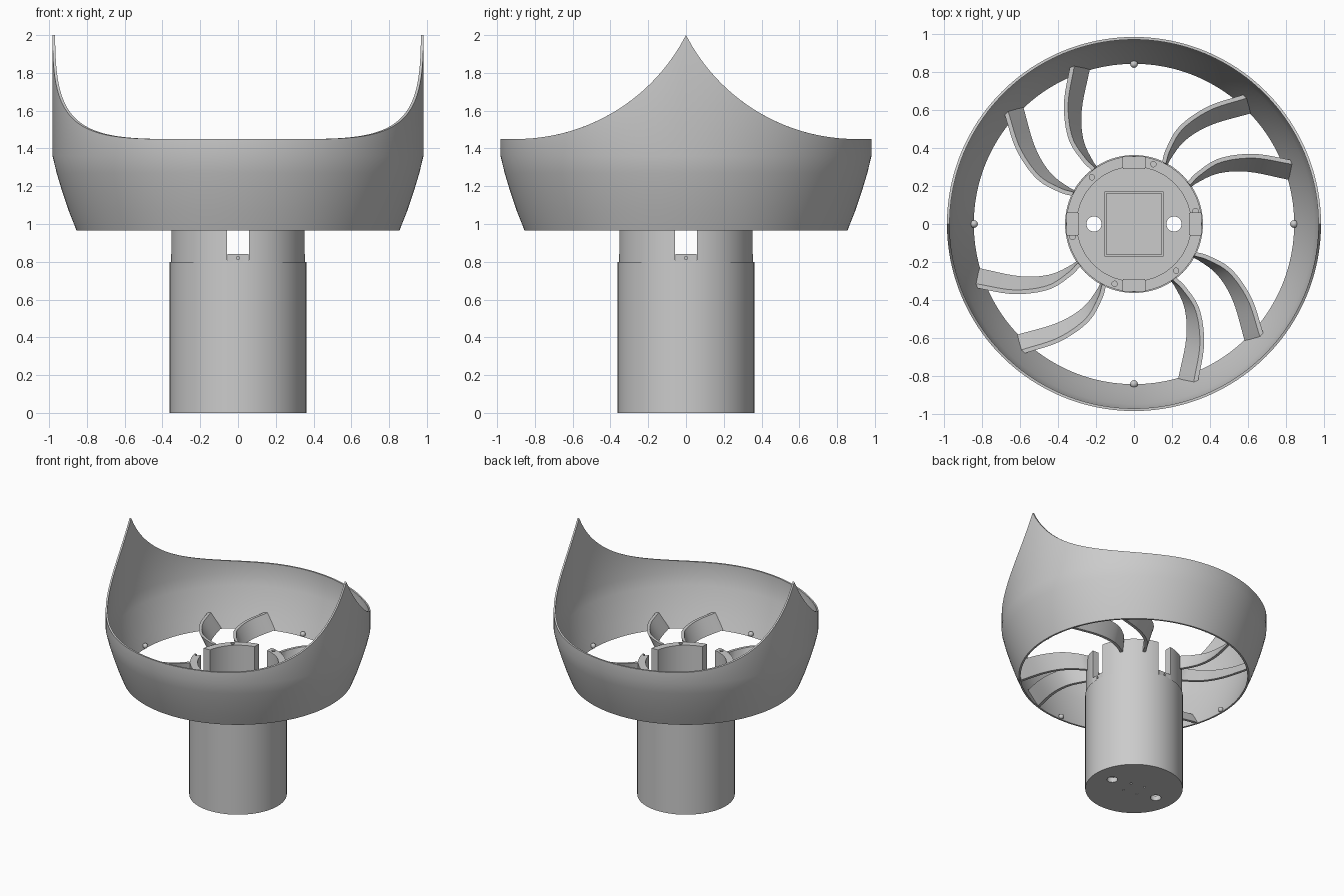
import bpy, bmesh, math
from math import pi, sin, cos, radians
from mathutils import Matrix, Vector

cube = bpy.data.objects.get("Cube")
if cube:
    bpy.data.objects.remove(cube)

grey = bpy.data.materials.new("plain grey")
grey.use_nodes = True
GREY = (0.6, 0.6, 0.6, 1)
grey.diffuse_color = GREY
grey.node_tree.nodes["Principled BSDF"].inputs["Base Color"].default_value = GREY


def select(ob):
    bpy.ops.object.select_all(action='DESELECT')
    ob.select_set(True)
    bpy.context.view_layer.objects.active = ob


def finish(name, bm, angle=30):
    """Turn a bmesh into a shaded, coloured object."""
    bmesh.ops.recalc_face_normals(bm, faces=bm.faces)
    mesh = bpy.data.meshes.new(name)
    bm.to_mesh(mesh)
    bm.free()
    mesh.materials.append(grey)
    ob = bpy.data.objects.new(name, mesh)
    bpy.context.collection.objects.link(ob)
    select(ob)
    bpy.ops.object.shade_smooth_by_angle(angle=radians(angle))
    return ob


def rot(a):
    return Matrix.Rotation(a, 4, 'Z')


def add_box(bm, centre, size, turn=0):
    m = rot(turn) @ Matrix.Translation(centre) @ Matrix.Diagonal((*size, 1))
    bmesh.ops.create_cube(bm, size=1, matrix=m)


def add_rod(bm, centre, radius, depth, turn=0, lying=False):
    m = rot(turn) @ Matrix.Translation(centre)
    if lying:
        m = m @ Matrix.Rotation(pi / 2, 4, 'Y')
    bmesh.ops.create_cone(bm, cap_ends=True, segments=24, radius1=radius,
                          radius2=radius, depth=depth, matrix=m)


def lathe(bm, points, n, place, closed=True):
    """Sweep (r, z) points around z; place() sets each vertex."""
    rings = [[bm.verts.new(place(r, z, 2 * pi * i / n)) for r, z in points] for i in range(n)]
    k = len(points)
    for i in range(n):
        a, b = rings[i], rings[(i + 1) % n]
        for j in range(k if closed else k - 1):
            bm.faces.new((a[j], b[j], b[(j + 1) % k], a[(j + 1) % k]))
    bmesh.ops.remove_doubles(bm, verts=bm.verts, dist=0.0001)


def carve(ob, cut_bm):
    """Subtract the cutter solids and discard them."""
    cutter = finish("cutter", cut_bm)
    cutter.hide_render = True
    select(ob)
    mod = ob.modifiers.new("cut", 'BOOLEAN')
    mod.operation, mod.solver, mod.object = 'DIFFERENCE', 'EXACT', cutter
    bpy.ops.object.modifier_apply(modifier=mod.name)
    bpy.data.objects.remove(cutter)
    bpy.ops.object.shade_smooth_by_angle(angle=radians(30))


# Outer shell: tapered bowl whose rim sweeps up into two side peaks
WALL, RIM = 0.014, 99
side = [(0.855, 0.966), (0.896, 1.07), (0.933, 1.18), (0.96, 1.27), (0.982, 1.36), (0.982, RIM)]
shell_loop = side + [(r - WALL, z) for r, z in reversed(side)]


def shell_point(r, z, a):
    x, y = r * cos(a), r * sin(a)
    if z == RIM:
        run = max(0, 0.9 - abs(y))
        z = 2.461 - math.sqrt(1.011 ** 2 - run ** 2)
    return x, y, z


bm = bmesh.new()
lathe(bm, shell_loop, 192, shell_point)
finish("shell", bm)

# Hub: hollow cup with a slightly narrower slotted collar
HUB_TOP, FLOOR = 1.08, 0.04
hub_line = [(0, 0), (0.362, 0), (0.362, 0.8), (0.356, 0.8), (0.356, HUB_TOP),
            (0.3, HUB_TOP), (0.3, FLOOR), (0, FLOOR)]
bm = bmesh.new()
lathe(bm, hub_line, 96, lambda r, z, a: (r * cos(a), r * sin(a), z), closed=False)
hub = finish("hub", bm)

# Collar slots, floor drains and small screw holes under the base
cut = bmesh.new()
for q in range(4):
    add_box(cut, (0.33, 0, 1.01), (0.12, 0.115, 0.4), q * pi / 2)
    add_rod(cut, (0.08, 0, 0), 0.008, 0.03, q * pi / 2 + 0.6)
for s in (-1, 1):
    add_rod(cut, (0.21 * s, 0, 0.02), 0.04, 0.2)
carve(hub, cut)

# Six screw holes in the collar top
cut = bmesh.new()
for i in range(6):
    add_rod(cut, (0.33, 0, HUB_TOP), 0.014, 0.1, radians(12 + 60 * i))
carve(hub, cut)

# Tabs closing the foot of each collar slot, each with a screw hole
bm = bmesh.new()
cut = bmesh.new()
for q in range(4):
    add_box(bm, (0.3225, 0, 0.82), (0.065, 0.113, 0.042), q * pi / 2)
    add_rod(cut, (0.355, 0, 0.82), 0.009, 0.06, q * pi / 2, True)
carve(finish("slot_tabs", bm), cut)

# Low rectangular frame on the cup floor
bm = bmesh.new()
for s in (-1, 1):
    add_box(bm, (0.15 * s, 0, FLOOR + 0.01), (0.01, 0.34, 0.03))
    add_box(bm, (0, 0.165 * s, FLOOR + 0.01), (0.29, 0.01, 0.03))
finish("floor_frame", bm)

# Curved, leaning vanes joining hub and shell, in four pairs
upper = [(-0.335, 0.833), (-0.368, 0.63), (-0.345, 0.45), (-0.275, 0.335), (-0.22, 0.28)]
lower = [(-0.232, 0.813), (-0.274, 0.6), (-0.266, 0.445), (-0.215, 0.33), (-0.175, 0.28)]


def smooth_path(points, z, steps=6):
    """Catmull-Rom curve through the points at height z."""
    p = [Vector((x, y, z)) for x, y in points]
    p = [2 * p[0] - p[1]] + p + [2 * p[-1] - p[-2]]
    out = []
    for a, b, c, d in zip(p, p[1:], p[2:], p[3:]):
        for i in range(steps):
            t = i / steps
            out.append(0.5 * (2 * b + (c - a) * t + (2 * a - 5 * b + 4 * c - d) * t ** 2
                              + (3 * b - a - 3 * c + d) * t ** 3))
    return out + [p[-2]]


def add_vane(bm, turn):
    m = rot(turn)
    top, low = smooth_path(upper, 1.085), smooth_path(lower, 0.972)
    rows = []
    for i, (t, b) in enumerate(zip(top, low)):
        along = top[min(i + 1, len(top) - 1)] - top[max(i - 1, 0)]
        n = Vector((-along.y, along.x, 0)).normalized() * 0.022
        rows.append([bm.verts.new(m @ v) for v in (t, t + n, b, b - n)])
    for r, s in zip(rows, rows[1:]):
        for j in range(4):
            k = (j + 1) % 4
            bm.faces.new((r[j], s[j], s[k], r[k]))
    bm.faces.new(rows[0])
    bm.faces.new(rows[-1])


for q in range(4):
    for k in range(2):
        bm = bmesh.new()
        add_vane(bm, q * pi / 2 + k * radians(27.5))
        finish("vane_%d" % (2 * q + k + 1), bm, 40)

# Small locating bumps inside the lower rim
bm = bmesh.new()
for q in range(4):
    bmesh.ops.create_uvsphere(bm, u_segments=16, v_segments=10, radius=0.02,
                              matrix=rot(q * pi / 2) @ Matrix.Translation((0.84, 0, 0.99)))
finish("rim_bumps", bm)
